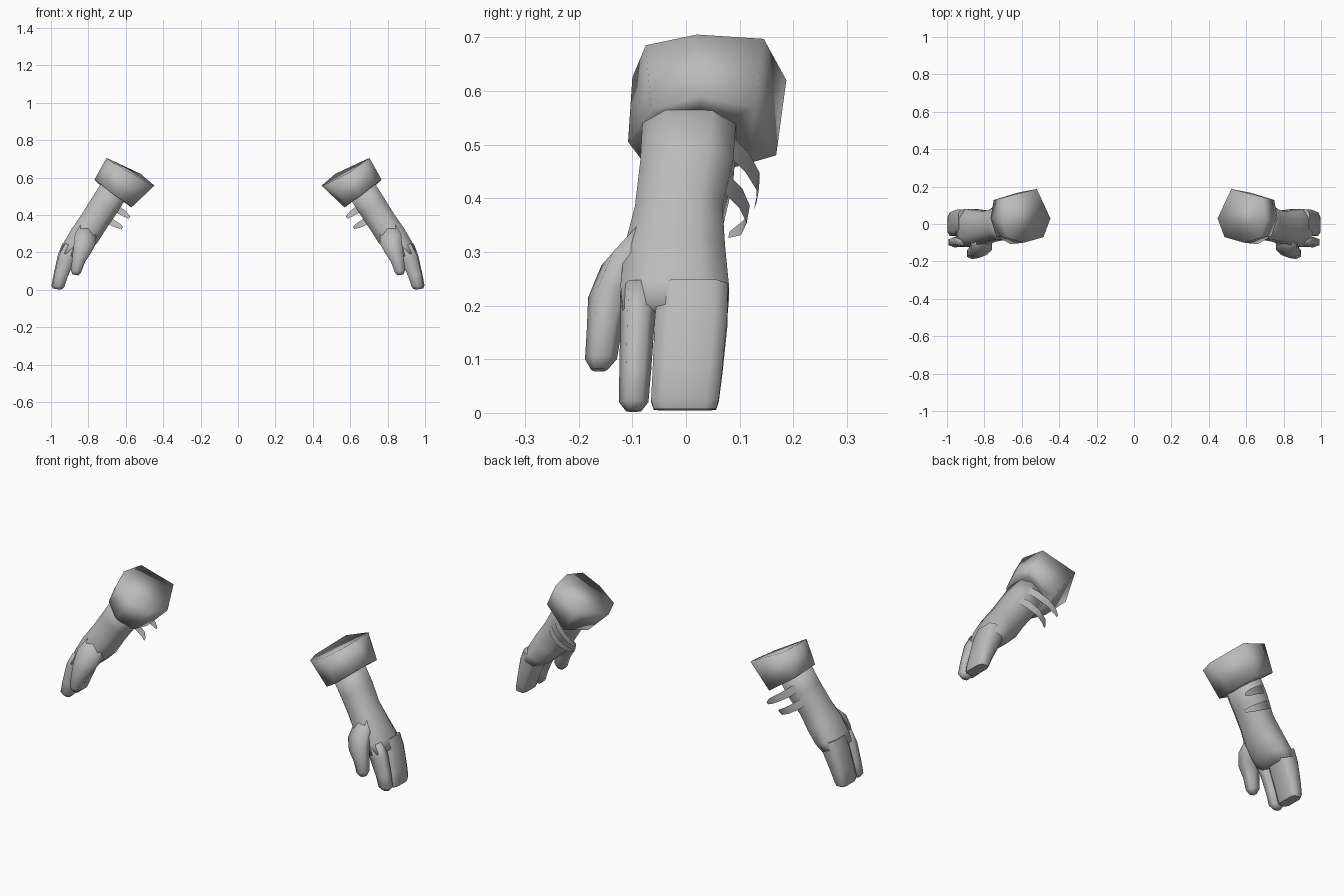
import bpy, bmesh, math
from mathutils import Vector

if "Cube" in bpy.data.objects:
    bpy.data.objects.remove(bpy.data.objects["Cube"])

grey = bpy.data.materials.new("plain_grey")
grey.diffuse_color = (0.5, 0.5, 0.5, 1)
grey.use_nodes = True
grey.node_tree.nodes["Principled BSDF"].inputs["Base Color"].default_value = grey.diffuse_color


def finish(name, bm, angle):
    """Turn a bmesh into a smooth-shaded object mirrored to the other side."""
    bmesh.ops.recalc_face_normals(bm, faces=bm.faces)
    me = bpy.data.meshes.new(name)
    bm.to_mesh(me)
    bm.free()
    me.materials.append(grey)
    for p in me.polygons:
        p.use_smooth = True
    if angle < 180:
        me.set_sharp_from_angle(angle=math.radians(angle))
    ob = bpy.data.objects.new(name, me)
    bpy.context.collection.objects.link(ob)
    ob.modifiers.new("other_side", 'MIRROR').use_mirror_merge = False
    return ob


def loft(name, rings, angle=180):
    """Skin a list of equal-length point rings and cap both ends."""
    bm = bmesh.new()
    rows = [[bm.verts.new(p) for p in r] for r in rings]
    n = len(rows[0])
    for a, b in zip(rows, rows[1:]):
        for i in range(n):
            j = (i + 1) % n
            bm.faces.new((a[i], a[j], b[j], b[i]))
    bm.faces.new(rows[0])
    bm.faces.new(rows[-1])
    return finish(name, bm, angle)


def section(cx, cz, t, y0, y1, tilt, n=8, power=0.8):
    """Rounded cross-section: half thickness t, y range, tilt in degrees."""
    c, s = math.cos(math.radians(tilt)), math.sin(math.radians(tilt))
    pts = []
    for i in range(n):
        a = 2 * math.pi * (i + 0.5) / n
        k = math.cos(math.pi / n) ** power
        u = math.copysign(abs(math.cos(a)) ** power, math.cos(a)) * t / k
        v = math.copysign(abs(math.sin(a)) ** power, math.sin(a)) / k
        pts.append((cx + u * c, (y0 + y1) / 2 + v * (y1 - y0) / 2, cz + u * s))
    return pts


# Forearm and palm
loft("forearm", [section(*r) for r in (
    (.655, .545, .078, -.08, .095, 32),
    (.715, .450, .078, -.085, .088, 34),
    (.770, .365, .076, -.095, .068, 34),
    (.820, .290, .078, -.115, .073, 30),
    (.870, .225, .068, -.122, .080, 24),
    (.905, .185, .050, -.118, .077, 20))])

# Wide block of joined fingers
loft("joined_fingers", [section(*r, 8, .5) for r in (
    (.893, .230, .050, -.050, .078, 22),
    (.918, .170, .048, -.058, .077, 20),
    (.948, .080, .038, -.062, .068, 14),
    (.964, .022, .033, -.065, .061, 6),
    (.965, .006, .027, -.060, .056, 3))], 60)

# Separate first finger
loft("first_finger", [section(*r, 6, .8) for r in (
    (.880, .230, .048, -.118, -.050, 22),
    (.915, .170, .045, -.119, -.062, 20),
    (.945, .080, .036, -.121, -.068, 14),
    (.960, .020, .032, -.122, -.073, 6),
    (.962, .003, .018, -.110, -.085, 3))])

# Thumb
loft("thumb", [section(*r, 6, .8) for r in (
    (.800, .330, .045, -.100, -.030, 30),
    (.815, .275, .062, -.152, -.060, 24),
    (.832, .215, .050, -.178, -.105, 20),
    (.852, .160, .036, -.181, -.122, 18),
    (.866, .100, .028, -.185, -.132, 14),
    (.870, .080, .016, -.175, -.148, 10))])

# Flared faceted cuff: closed top, outer wall, underside tucked into the arm
cuff_top = [(.703, .02, .705), (.685, .145, .697), (.520, .187, .620),
            (.447, .03, .557), (.484, -.07, .572), (.590, -.10, .625),
            (.675, -.075, .685)]
cuff_bottom = [(.767, .03, .590), (.750, .128, .570), (.620, .168, .480),
               (.570, .03, .440), (.585, -.07, .455), (.660, -.108, .505),
               (.735, -.065, .565)]
hub = Vector((.675, .01, .518))
tuck = [hub + (Vector(p) - hub) * .7 for p in cuff_bottom]
loft("cuff", [cuff_top, cuff_bottom, tuck])


# Thin curved blades sweeping across the back of the arm
def blade(name, path, widths):
    bm = bmesh.new()
    rows = []
    for p, w in zip(path, widths):
        off = Vector((.45, -.15, -.85)) * w / 2
        rows.append([bm.verts.new(Vector(p) - off), bm.verts.new(Vector(p) + off)])
    for a, b in zip(rows, rows[1:]):
        bm.faces.new((a[0], a[1], b[1], b[0]))
    finish(name, bm, 60)


blade("upper_blade", [(.735, .080, .500), (.695, .115, .465), (.645, .134, .432),
                      (.605, .134, .406), (.580, .128, .386)],
      (.042, .042, .038, .032, .014))
blade("lower_blade", [(.775, .072, .430), (.735, .102, .400), (.690, .116, .370),
                      (.645, .105, .345), (.618, .080, .332)],
      (.042, .042, .038, .032, .014))
